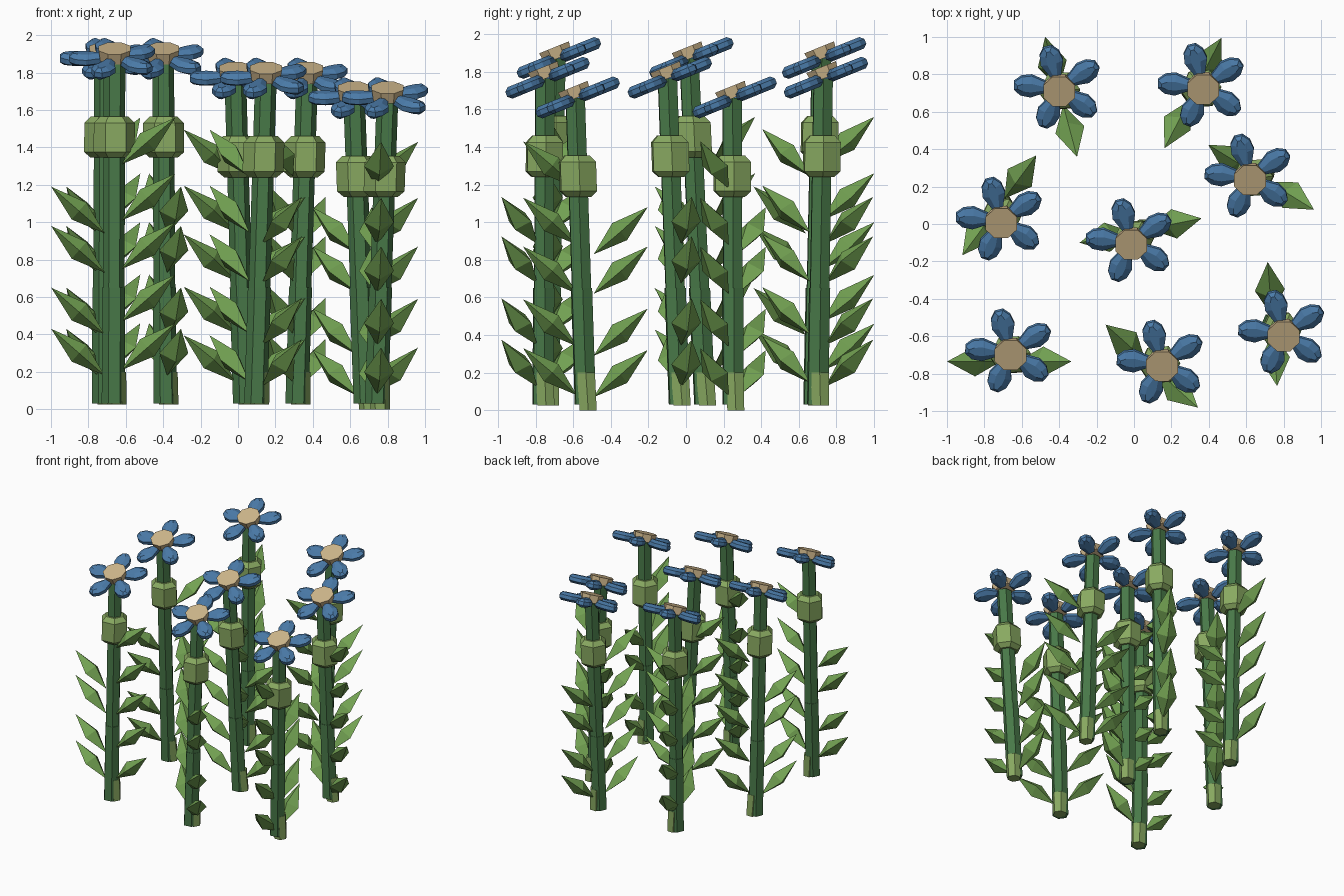
import bpy, math
from mathutils import Vector, Matrix

if "Cube" in bpy.data.objects:
    bpy.data.objects.remove(bpy.data.objects["Cube"])


def material(name, rgb):
    m = bpy.data.materials.new(name)
    m.diffuse_color = (*rgb, 1)
    m.use_nodes = True
    m.node_tree.nodes["Principled BSDF"].inputs["Base Color"].default_value = m.diffuse_color
    return m


STEM = material("stem_green", (0.065, 0.19, 0.065))
LEAF = material("leaf_green", (0.17, 0.36, 0.085))
BUD = material("bud_green", (0.25, 0.40, 0.12))
BLUE = material("petal_blue", (0.07, 0.20, 0.40))
TAN = material("centre_tan", (0.62, 0.47, 0.26))


def add_mesh(name, verts, faces, mat):
    me = bpy.data.meshes.new(name)
    me.from_pydata([tuple(v) for v in verts], [], faces)
    me.materials.append(mat)
    ob = bpy.data.objects.new(name, me)
    bpy.context.collection.objects.link(ob)
    return ob


def loft(name, rings, mat):
    """Closed solid through rings of equal vertex count."""
    n = len(rings[0])
    verts = [v for r in rings for v in r]
    faces = [tuple(reversed(range(n)))]
    for k in range(len(rings) - 1):
        for i in range(n):
            j = (i + 1) % n
            faces.append((k * n + i, k * n + j, (k + 1) * n + j, (k + 1) * n + i))
    faces.append(tuple((len(rings) - 1) * n + i for i in range(n)))
    return add_mesh(name, verts, faces, mat)


def ring(centre, r, n=6, turn=0.0):
    return [Vector((centre[0] + r * math.cos(turn + 2 * math.pi * i / n),
                    centre[1] + r * math.sin(turn + 2 * math.pi * i / n),
                    centre[2])) for i in range(n)]


def leaf(name, mid, ang, tip_z):
    """Stretched octahedron rising outwards from the stem."""
    out = Vector((math.cos(ang), math.sin(ang), 0))
    side = Vector((-out.y, out.x, 0))
    root = Vector((*mid, tip_z - 0.25)) + out * 0.045
    tip = Vector((*mid, tip_z)) + out * 0.332
    c = root.lerp(tip, 0.48)
    nrm = side.cross((tip - root).normalized()) * 0.06
    s = side * 0.08
    verts = [root, tip, c + s, c + nrm, c - s, c - nrm]
    faces = []
    for i in range(4):
        a, b = 2 + i, 2 + (i + 1) % 4
        faces += [(1, b, a), (0, a, b)]
    ob = add_mesh(name, verts, faces, LEAF)
    # Keep normals outward
    if (ob.data.polygons[0].center - c).dot(ob.data.polygons[0].normal) < 0:
        ob.data.flip_normals()


def flower_head(head):
    m = Matrix.Translation(head) @ Matrix.Rotation(math.radians(22), 4, 'X')
    # Centre disc
    disc = loft("flower_centre", [ring((0, 0, -0.03), 0.082, 8, 0.39),
                                  ring((0, 0, 0.032), 0.092, 8, 0.39)], TAN)
    disc.matrix_world = m
    # Five chunky petals
    outline = [(0.06, 0.025), (0.15, 0.062), (0.205, 0.053), (0.242, 0.022)]
    outline = [(r, -w) for r, w in outline] + [(r, w) for r, w in reversed(outline)]

    def layer(z, wide, long):
        return [Vector((0.15 + (r - 0.15) * long, w * wide, z)) for r, w in outline]

    for k in range(5):
        p = loft("petal", [layer(-0.033, 0.4, 0.8), layer(-0.014, 1, 1),
                           layer(0.014, 1, 1), layer(0.033, 0.4, 0.8)], BLUE)
        p.matrix_world = (m @ Matrix.Rotation(math.radians(33 + 72 * k), 4, 'Z')
                          @ Matrix.Translation((0, 0, -0.03)))


def plant(head_xy, mid, budside, step):
    drop = 0.105 * step
    base = Vector((*mid, 0.03))
    head = Vector((*head_xy, 1.90 - drop))

    def at(z):
        return base.lerp(head, (z - base.z) / (head.z - base.z))

    # Stem in two stacked segments
    loft("lower_stem", [ring(at(0.03), 0.062, turn=0.1), ring(at(0.65), 0.062, turn=0.1)], STEM)
    top = at(head.z - 0.03)
    loft("upper_stem", [ring(at(0.6), 0.058, turn=0.05), ring(top, 0.058, turn=0.05)], STEM)
    # Pale root stub
    foot = at(0.03) + Vector((0.02, 0.015, -0.03 if step == 2 else -0.005))
    loft("stem_foot", [ring(foot, 0.052), ring(at(0.2) + Vector((0.012, 0.008, 0)), 0.056)], BUD)
    # Bud collar
    prof = [(1.345, 0.075), (1.375, 0.11), (1.53, 0.11), (1.565, 0.075)]
    loft("bud_collar", [ring(at(z - drop), r, turn=0.08) for z, r in prof], BUD)
    # Two opposite columns of leaves
    ang = math.atan2(budside[1] - mid[1], budside[0] - mid[0])
    for z in (0.46, 0.72, 1.00, 1.26, 1.56):
        leaf("leaf", mid, ang, z - 0.065 * step)
    for z in (0.43, 0.65, 0.98, 1.19):
        leaf("leaf", mid, ang + math.pi, z - 0.055 * step)
    flower_head(head)


# head position, stem foot, tip of the budward leaf column, height step
plant((-0.40, 0.72), (-0.39, 0.68), (-0.475, 1.00), 0)
plant((-0.71, 0.015), (-0.72, 0.10), (-0.52, 0.37), 0)
plant((-0.66, -0.69), (-0.667, -0.735), (-0.335, -0.735), 0)
plant((0.37, 0.73), (0.315, 0.70), (0.16, 0.40), 1)
plant((-0.015, -0.10), (0.035, -0.035), (-0.29, -0.10), 1)
plant((0.15, -0.75), (0.095, -0.76), (-0.15, -0.54), 1)
plant((0.62, 0.245), (0.68, 0.25), (0.965, 0.075), 2)
plant((0.80, -0.59), (0.74, -0.535), (0.765, -0.866), 2)
